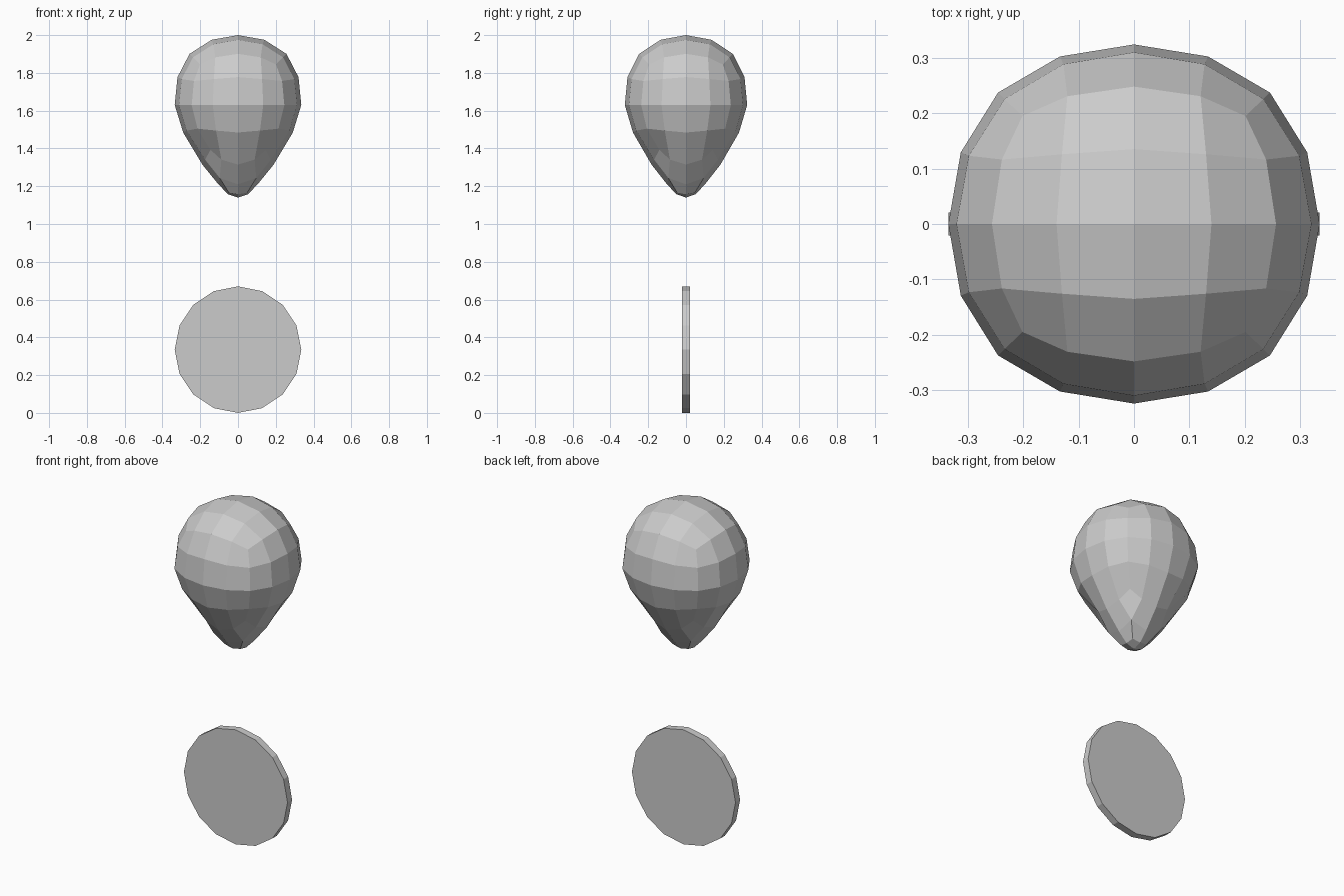
import bpy
import bmesh
import math

cube = bpy.data.objects.get("Cube")
if cube:
    bpy.data.objects.remove(cube, do_unlink=True)

grey = bpy.data.materials.new("light_grey")
grey.use_nodes = True
grey.diffuse_color = (0.6, 0.6, 0.6, 1)
grey.node_tree.nodes["Principled BSDF"].inputs["Base Color"].default_value = (0.6, 0.6, 0.6, 1)


def lookup(table, u):
    """Interpolate a rising table of (height, value) pairs."""
    for (a, va), (b, vb) in zip(table, table[1:]):
        if u <= b:
            return va + (vb - va) * (u - a) / (b - a)
    return table[-1][1]


# Balloon body: a cube rounded by subdivision
bpy.ops.mesh.primitive_cube_add(size=2)
balloon = bpy.context.object
balloon.name = "balloon"
rounding = balloon.modifiers.new("rounding", 'SUBSURF')
rounding.levels = 2
rounding.use_limit_surface = False
bpy.ops.object.modifier_apply(modifier="rounding")
balloon.data.materials.append(grey)

# Stretch the rounded form into a teardrop
heights = [(-1, 1.14), (-0.933, 1.21), (-0.732, 1.315), (-0.398, 1.485), (0, 1.63), (1, 2.0)]
widths = [(-1, 0.78), (-0.732, 0.77), (-0.579, 0.75), (-0.398, 0.93), (0, 1), (0.4, 1.025), (0.7, 1.045), (1, 1.045)]
bm = bmesh.new()
bm.from_mesh(balloon.data)
pole_radius = max(v.co.z for v in bm.verts)
for v in bm.verts:
    v.co /= pole_radius
    u = v.co.z
    width = lookup(widths, u)
    v.co = (v.co.x * 0.335 * width, v.co.y * 0.324 * width, lookup(heights, u))

# Blunt tip with one extra ring
tip = min(bm.verts, key=lambda v: v.co.z)
bmesh.ops.inset_region(bm, faces=list(tip.link_faces), thickness=0)
tip = min(bm.verts, key=lambda v: v.co.z)
for v in {v for f in tip.link_faces for v in f.verts}:
    v.co.x *= 0.5
    v.co.y *= 0.5
    v.co.z = tip.co.z + (v.co.z - tip.co.z) * 0.25
bmesh.ops.recalc_face_normals(bm, faces=bm.faces)
bm.to_mesh(balloon.data)
bm.free()

# Upright disc below the balloon
bpy.ops.mesh.primitive_cylinder_add(vertices=16, radius=0.335, depth=0.042,
                                    location=(0, 0, 0.335), rotation=(math.pi / 2, 0, 0))
disc = bpy.context.object
disc.name = "disc"
disc.data.materials.append(grey)
